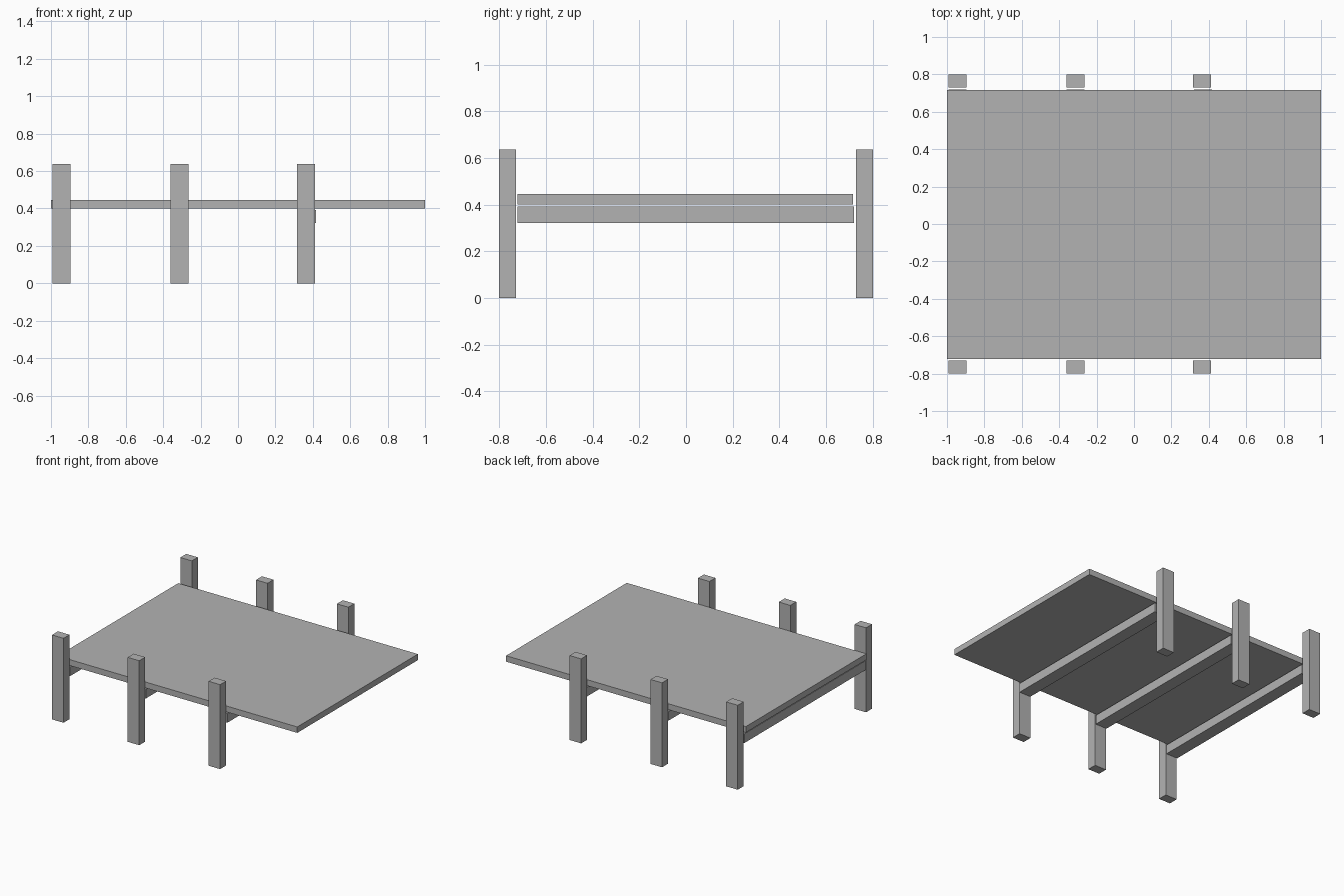
import bpy

cube = bpy.data.objects.get("Cube")
if cube:
    bpy.data.objects.remove(cube, do_unlink=True)

grey = bpy.data.materials.new("plain grey")
grey.use_nodes = True
colour = (0.45, 0.45, 0.45, 1)
grey.diffuse_color = colour
grey.node_tree.nodes["Principled BSDF"].inputs["Base Color"].default_value = colour


def box(name, low, high):
    """Add a flat-sided box between two opposite corners."""
    centre = [(a + b) / 2 for a, b in zip(low, high)]
    bpy.ops.mesh.primitive_cube_add(size=1, location=centre)
    obj = bpy.context.object
    obj.name = name
    obj.scale = [b - a for a, b in zip(low, high)]
    bpy.ops.object.transform_apply(location=False, rotation=False, scale=True)
    obj.data.materials.append(grey)


# Deck slab, overhanging on the left
box("deck", (-1, -0.722, 0.401), (1, 0.716, 0.446))

# Three frames: a cross beam under the deck between two posts
width = 0.096
for label, x, shift in (("right", -0.992, 0), ("middle", -0.36, 0), ("left", 0.315, 0.006)):
    box(label + "_beam", (x + shift, -0.722, 0.322), (x + shift + width, 0.72, 0.391))
    box(label + "_front_post", (x, -0.8, 0), (x + width, -0.729, 0.637))
    box(label + "_back_post", (x, 0.729, 0), (x + width, 0.8, 0.637))
